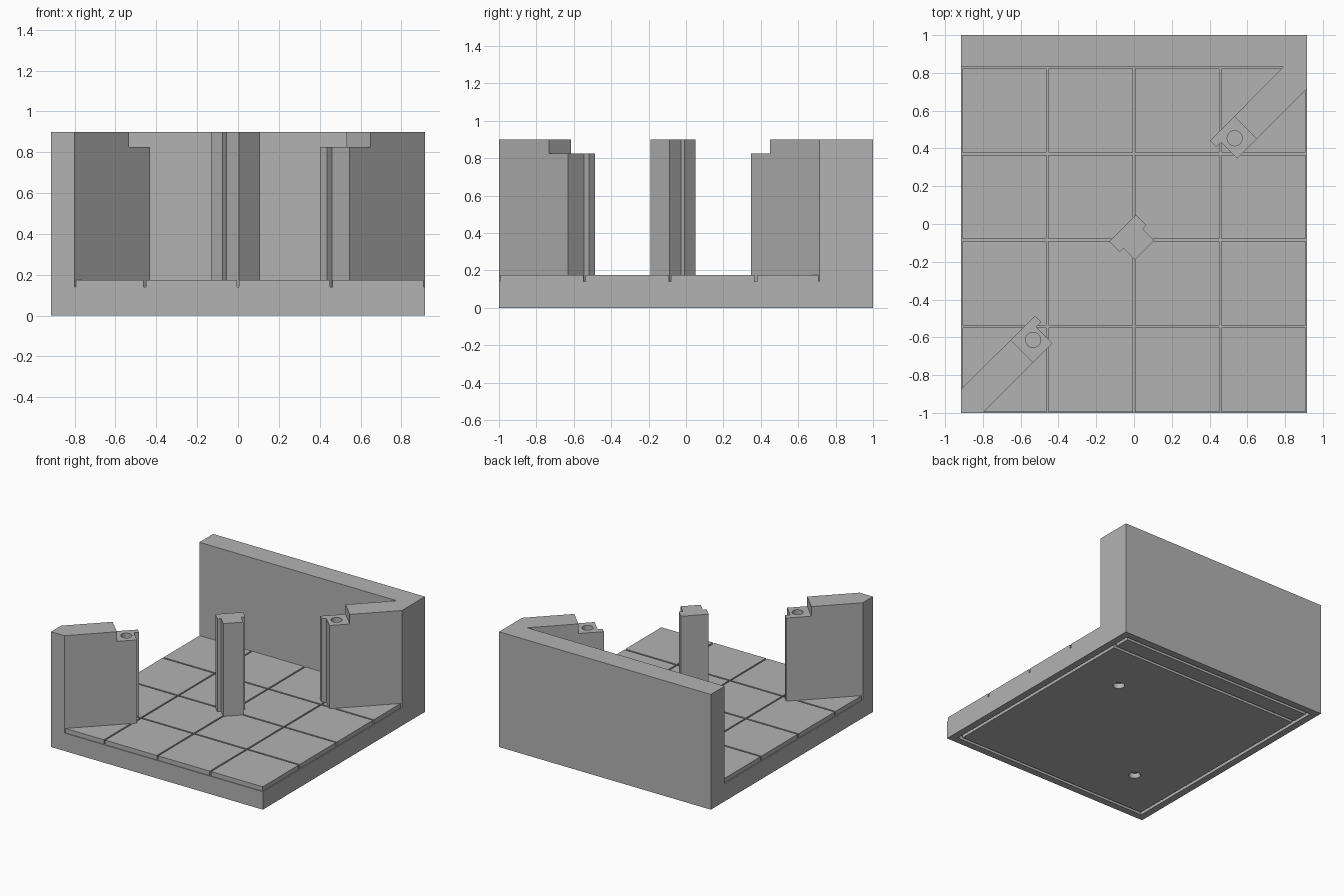
import bpy, bmesh, math

if "Cube" in bpy.data.objects:
    bpy.data.objects.remove(bpy.data.objects["Cube"], do_unlink=True)

HX, HY = 0.915, 1.0          # half width and half depth
SLAB, FLOOR, LEDGE, TOP = 0.14, 0.175, 0.825, 0.9
WALL_Y = 0.83                # inner face of the back wall
VA, VB = 0.028, -0.141       # faces of the diagonal walls
R = math.sqrt(0.5)

grey = bpy.data.materials.new("stone_grey")
grey.use_nodes = True
grey.diffuse_color = (0.45, 0.45, 0.45, 1)
grey.node_tree.nodes["Principled BSDF"].inputs["Base Color"].default_value = (0.45, 0.45, 0.45, 1)


def diag(u, v):
    """Point in the frame turned 45 degrees."""
    return ((u - v) * R, (u + v) * R)


def prism(name, outline, z0, z1):
    bm = bmesh.new()
    face = bm.faces.new([bm.verts.new((x, y, z0)) for x, y in outline])
    top = bmesh.ops.extrude_face_region(bm, geom=[face])["geom"]
    verts = [g for g in top if isinstance(g, bmesh.types.BMVert)]
    bmesh.ops.translate(bm, verts=verts, vec=(0, 0, z1 - z0))
    bmesh.ops.recalc_face_normals(bm, faces=bm.faces)
    mesh = bpy.data.meshes.new(name)
    bm.to_mesh(mesh)
    bm.free()
    mesh.materials.append(grey)
    ob = bpy.data.objects.new(name, mesh)
    bpy.context.collection.objects.link(ob)
    return ob


def box(name, x0, x1, y0, y1, z0, z1):
    return prism(name, [(x0, y0), (x1, y0), (x1, y1), (x0, y1)], z0, z1)


def circle(x, y, r, n=32):
    return [(x + r * math.cos(math.tau * i / n), y + r * math.sin(math.tau * i / n)) for i in range(n)]


def cut(target, cutter):
    """Subtract the cutter, then discard it."""
    cutter.hide_render = True
    mod = target.modifiers.new("cut", 'BOOLEAN')
    mod.operation, mod.solver, mod.object = 'DIFFERENCE', 'EXACT', cutter
    bpy.context.view_layer.objects.active = target
    bpy.ops.object.modifier_apply(modifier=mod.name)
    bpy.data.objects.remove(cutter, do_unlink=True)


# Base slab with grooves and two peg holes underneath
slab = box("base_slab", -HX, HX, -HY, HY, 0, SLAB)
gx, gy, gw, gd = 0.86, 0.945, 0.025, 0.03
for y in (-gy, 0.77, gy - gw):
    cut(slab, box("groove", -gx, gx, y, y + gw, -0.1, gd))
for x in (-gx, gx - gw):
    cut(slab, box("groove", x, x + gw, -gy, gy, -0.1, gd))
for x, y in ((0.458, 0.375), (-0.458, -0.54)):
    cut(slab, prism("peg_hole", circle(x, y, 0.042), -0.1, 0.04))

# Floor tiles with thin gaps
pitch, gap = HX / 2, 0.006
for i in range(4):
    for j in range(4):
        x, y = -HX + i * pitch, -HY + j * pitch
        box(f"floor_tile_{i}_{j}", x + gap, x + pitch - gap, y + gap, y + pitch - gap, SLAB, FLOOR)

# Back wall with its diagonal return
step = 0.778
prism("back_wall", [(-HX, HY), (-HX, WALL_Y), (WALL_Y - 0.04, WALL_Y), diag(step, VA),
                    diag(step, VB), (HX, HX - 0.2), (HX, HY)], SLAB, TOP)

# Front corner diagonal wall
front_step = -0.896
prism("front_wall", [(-HX, -HX + 0.04), (-HX, -HY), (-HY + 0.2, -HY),
                     diag(front_step, VB), diag(front_step, VA)], SLAB, TOP)


# Lower wall ends with a tongue and a peg hole on top
def wall_end(name, u_step, u_end, u_tip, u_hole):
    outline = [(u_step, VA), (u_step, VB), (u_end, VB), (u_end, -0.02), (u_tip, -0.02), (u_tip, VA)]
    end = prism(name, [diag(u, v) for u, v in outline], SLAB, LEDGE)
    cut(end, prism("peg_hole", circle(*diag(u_hole, -0.056), 0.04), LEDGE - 0.04, TOP))


wall_end("back_wall_end", step, 0.632, 0.596, 0.698)
wall_end("front_wall_end", front_step, -0.752, -0.715, -0.812)

# Centre post with a tongue on both ends
post = [(0.042, VA), (0.042, -0.052), (0.014, -0.052), (0.014, -0.137),
        (-0.13, -0.137), (-0.13, -0.052), (-0.158, -0.052), (-0.158, VA)]
prism("centre_post", [diag(u, v) for u, v in post], SLAB, TOP)
